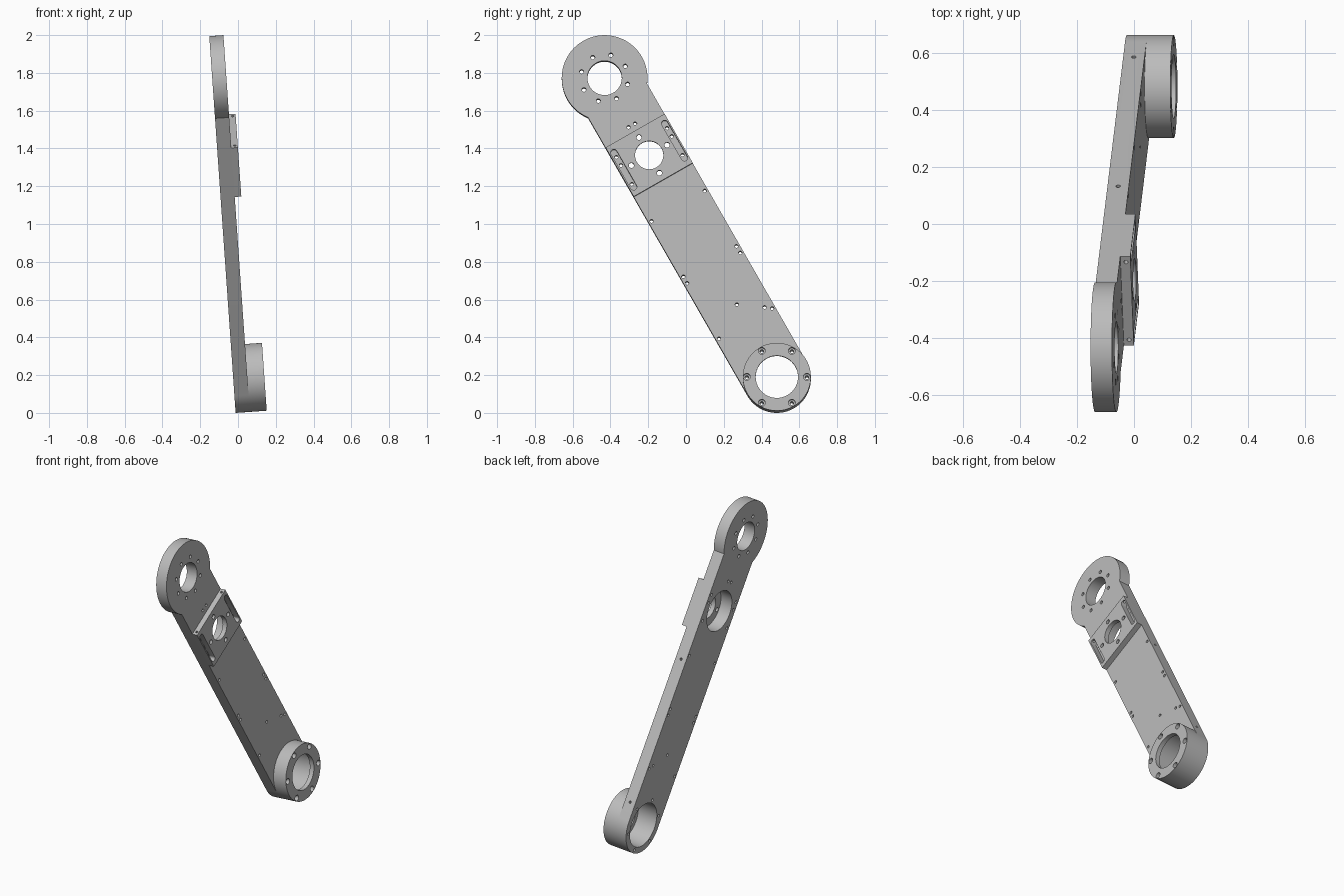
import bpy, bmesh
from math import radians, cos, sin, acos, pi
from mathutils import Matrix, Vector

if "Cube" in bpy.data.objects:
    bpy.data.objects.remove(bpy.data.objects["Cube"])

# Part frame: X across the arm, Y along it from the lower bore, Z out of its face
HALF_W, DISC_R, LENGTH = 0.18, 0.227, 1.835
ARM_T, PLATE_T, BOSS_T = 0.075, 0.11, 0.165
MOUNT_Y = 1.36
lean = radians(29.8)
basis = Matrix(((0, 0, 1, 0),
                (cos(lean), -sin(lean), 0, 0),
                (sin(lean), cos(lean), 0, HALF_W),
                (0, 0, 0, 1)))
PLACE = Matrix.Translation((-0.0126, 0.481, 0)) @ Matrix.Rotation(radians(-4), 4, "Y") @ basis

metal = bpy.data.materials.new("grey metal")
metal.use_nodes = True
metal.diffuse_color = (0.5, 0.5, 0.5, 1)
for node in metal.node_tree.nodes:
    if node.type == "BSDF_PRINCIPLED":
        node.inputs["Base Color"].default_value = (0.5, 0.5, 0.5, 1)


def arc(x, y, r, a0, a1, n):
    return [(x + r * cos(a0 + (a1 - a0) * i / n), y + r * sin(a0 + (a1 - a0) * i / n))
            for i in range(n + 1)]


def circle(x, y, r, n=24):
    return arc(x, y, r, 0, 2 * pi, n)[:-1]


def prism(bm, pts, z0, z1, matrix=Matrix()):
    low = [bm.verts.new(matrix @ Vector((x, y, z0))) for x, y in pts]
    high = [bm.verts.new(matrix @ Vector((x, y, z1))) for x, y in pts]
    bm.faces.new(low[::-1])
    bm.faces.new(high)
    for i in range(len(pts)):
        j = (i + 1) % len(pts)
        bm.faces.new((low[i], low[j], high[j], high[i]))


def make(name, bm):
    bmesh.ops.recalc_face_normals(bm, faces=bm.faces)
    mesh = bpy.data.meshes.new(name)
    bm.to_mesh(mesh)
    bm.free()
    mesh.materials.append(metal)
    ob = bpy.data.objects.new(name, mesh)
    ob.matrix_world = PLACE
    bpy.context.collection.objects.link(ob)
    return ob


def solid(name, pts, z0, z1):
    bm = bmesh.new()
    prism(bm, pts, z0, z1)
    return make(name, bm)


# Arm with a rounded lower end and a round head
a = acos(HALF_W / DISC_R)
arm = solid("arm", arc(0, 0, HALF_W, pi, 2 * pi, 48)
            + arc(0, LENGTH, DISC_R, -a, pi + a, 80), 0, ARM_T)
boss = solid("lower_boss", circle(0, 0, HALF_W, 96), ARM_T, BOSS_T)
plate = solid("mount_plate", [(-HALF_W, 1.21), (HALF_W, 1.21), (HALF_W, 1.51), (-HALF_W, 1.51)],
              ARM_T, PLATE_T)

# Wide cutter: rear pockets, slots and screw recesses
wide = bmesh.new()
prism(wide, circle(0, 0, 0.14, 64), -0.02, 0.135)
prism(wide, circle(0, MOUNT_Y, 0.13, 64), -0.02, 0.08)
screws = [(0.159 * cos(radians(30.2 + 60 * k)), 0.159 * sin(radians(30.2 + 60 * k)))
          for k in range(6)]
for x, y in screws:
    prism(wide, circle(x, y, 0.018), 0.125, 0.2)
for side in (-1, 1):
    prism(wide, arc(side * 0.155, 1.255, 0.017, pi, 2 * pi, 12)
          + arc(side * 0.155, 1.465, 0.017, 0, pi, 12), 0.07, 0.2)

# Fine cutter: through bores and small holes
fine = bmesh.new()
prism(fine, circle(0, 0, 0.112, 64), -0.03, 0.3)
prism(fine, circle(0, MOUNT_Y, 0.075, 48), -0.03, 0.3)
prism(fine, circle(0, LENGTH, 0.091, 64), -0.03, 0.3)
for k in range(8):
    prism(fine, circle(0.126 * sin(k * pi / 4), LENGTH + 0.126 * cos(k * pi / 4), 0.011, 16), -0.03, 0.3)
for k in range(4):
    prism(fine, circle(0.109 * sin(k * pi / 2), MOUNT_Y + 0.109 * cos(k * pi / 2), 0.014, 16), -0.03, 0.3)
holes = list(screws) + [(0.01, 0.444), (0.13, 0.358), (-0.02, 1.545), (0.02, 1.545)]
for side in (-1, 1):
    holes += [(side * 0.162, y) for y in (0.333, 0.673, 0.713, 1.052)]
    holes += [(side * 0.155, y) for y in (1.275, 1.39, 1.44)]
for x, y in holes:
    prism(fine, circle(x, y, 0.009, 16), -0.03, 0.3)

# Blind holes in the long edge and in the plate's upper end
for y in (0.106, 1.016):
    turn = Matrix.Translation((HALF_W, y, ARM_T / 2)) @ Matrix.Rotation(pi / 2, 4, "Y")
    prism(fine, circle(0, 0, 0.008, 16), -0.03, 0.02, turn)
for side in (-1, 1):
    turn = Matrix.Translation((side * 0.157, 1.51, 0.094)) @ Matrix.Rotation(-pi / 2, 4, "X")
    prism(fine, circle(0, 0, 0.007, 16), -0.04, 0.02, turn)

cutters = [make("wide_cutter", wide), make("fine_cutter", fine)]
parts = [arm, boss, plate]
for cutter in cutters:
    cutter.hide_render = True
for part in parts:
    for cutter in cutters:
        mod = part.modifiers.new("cut", "BOOLEAN")
        mod.operation = "DIFFERENCE"
        mod.solver = "EXACT"
        mod.object = cutter

# Bake the cuts, then drop the cutters
bpy.context.view_layer.update()
graph = bpy.context.evaluated_depsgraph_get()
baked = [bpy.data.meshes.new_from_object(p.evaluated_get(graph)) for p in parts]
for part, mesh in zip(parts, baked):
    part.modifiers.clear()
    part.data = mesh
for cutter in cutters:
    bpy.data.objects.remove(cutter)

bpy.ops.object.select_all(action="DESELECT")
for part in parts:
    part.select_set(True)
bpy.context.view_layer.objects.active = arm
bpy.ops.object.shade_smooth_by_angle(angle=radians(30))
